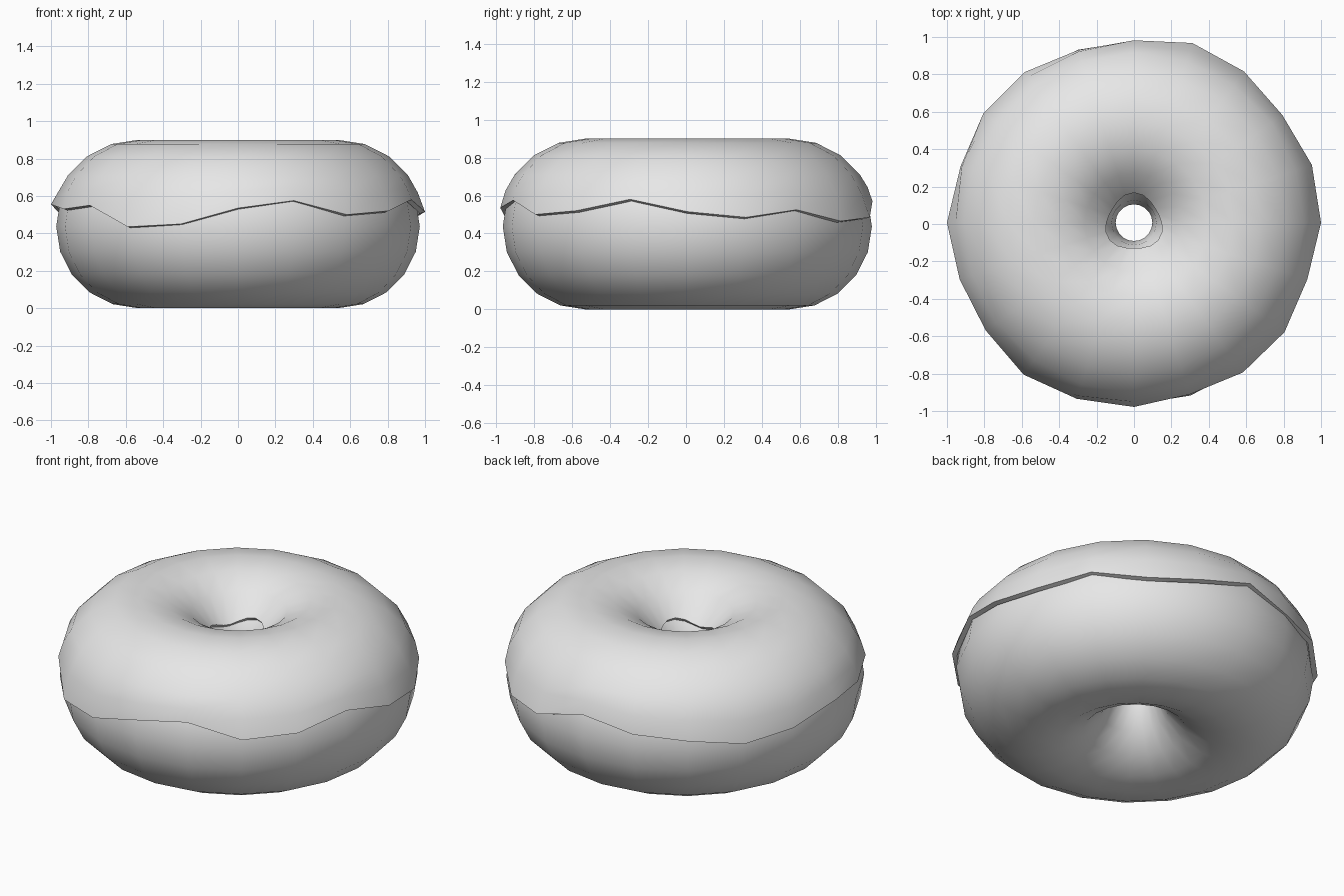
import bpy
import bmesh
from math import sin, cos, radians, pi, tau, acos, atan2

cube = bpy.data.objects.get("Cube")
if cube:
    bpy.data.objects.remove(cube, do_unlink=True)

SIDES = 20
MAJOR, DOUGH_R, ICING_R = 0.535, 0.437, 0.463
CENTRE = (0, 0.007, DOUGH_R)

grey = bpy.data.materials.new("light grey")
grey.use_nodes = True
grey.diffuse_color = (0.8, 0.8, 0.8, 1)
grey.node_tree.nodes["Principled BSDF"].inputs["Base Color"].default_value = (0.8, 0.8, 0.8, 1)


def finish(obj, name, angle):
    obj.name = name
    obj.data.materials.clear()
    obj.data.materials.append(grey)
    bpy.ops.object.select_all(action='DESELECT')
    obj.select_set(True)
    bpy.context.view_layer.objects.active = obj
    for mod in list(obj.modifiers):
        bpy.ops.object.modifier_apply(modifier=mod.name)
    bpy.ops.object.shade_smooth_by_angle(angle=radians(angle))


# Dough ring
bpy.ops.mesh.primitive_torus_add(major_segments=SIDES, minor_segments=SIDES,
                                 major_radius=MAJOR, minor_radius=DOUGH_R,
                                 location=CENTRE)
finish(bpy.context.object, "dough_ring", 40)

# Wavy outer edge of the icing: (radius, height) counter-clockwise from +x
RIM = [(1.0, .515), (1.0, .485), (.98, .525), (1.0, .465), (1.01, .485),
       (.975, .57), (.97, .51), (.995, .50), (.995, .46), (.975, .48),
       (1.0, .555), (.98, .53), (.98, .55), (1.004, .435), (.99, .45),
       (.985, .535), (.965, .575), (.99, .50), (.995, .52), (.975, .58)]


def icing_column(k):
    """Points (radius, height) from the outer edge over the top into the hole."""
    rim_r, rim_z = RIM[k]
    rim_angle = atan2(rim_z - DOUGH_R, rim_r - MAJOR)
    step = tau / SIDES
    first = max(step, (rim_angle + 2 * step) / 2)
    hole_r = 0.148 + 0.012 * cos(3 * (k * step - pi / 2))
    last = acos((hole_r - MAJOR) / ICING_R)
    angles = [first] + [i * step for i in range(2, 8)] + [last]
    return [(rim_r, rim_z)] + [(MAJOR + ICING_R * cos(t), DOUGH_R + ICING_R * sin(t))
                               for t in angles]


# Icing shell, thickened inwards
bm = bmesh.new()
columns = []
for k in range(SIDES):
    a = tau * k / SIDES
    columns.append([bm.verts.new((r * cos(a), r * sin(a), z - DOUGH_R))
                    for r, z in icing_column(k)])
for k in range(SIDES):
    here, there = columns[k], columns[(k + 1) % SIDES]
    for i in range(len(here) - 1):
        bm.faces.new((here[i], there[i], there[i + 1], here[i + 1]))
mesh = bpy.data.meshes.new("icing")
bm.to_mesh(mesh)
bm.free()
icing = bpy.data.objects.new("icing", mesh)
icing.location = CENTRE
bpy.context.collection.objects.link(icing)
solid = icing.modifiers.new("thickness", 'SOLIDIFY')
solid.thickness = 0.028
solid.offset = -1
finish(icing, "icing", 45)
